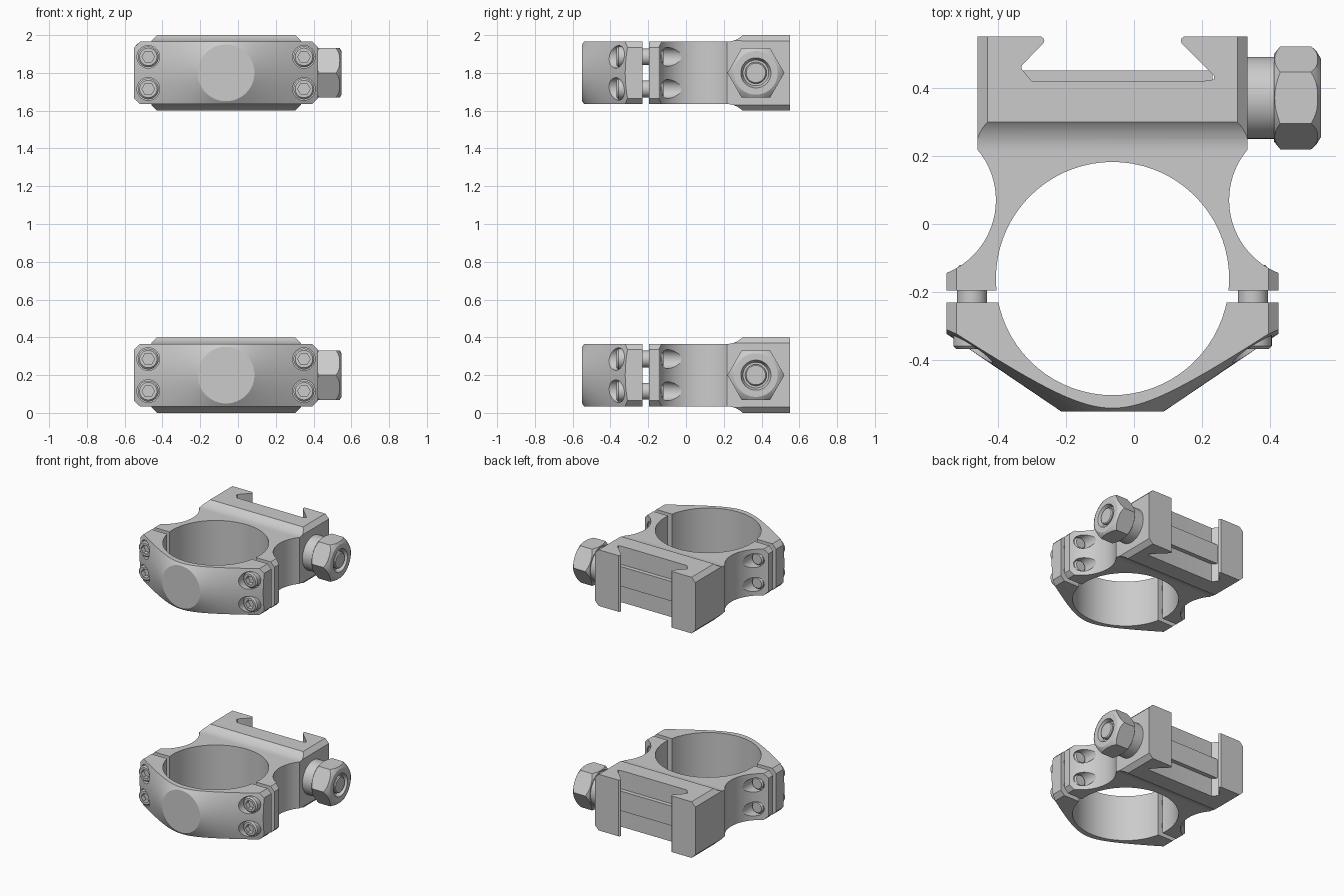
import bpy, bmesh
from math import sin, cos, pi, radians

if "Cube" in bpy.data.objects:
    bpy.data.objects.remove(bpy.data.objects["Cube"])

CX = -0.063          # symmetry plane of the ring
BOLT_Y = 0.37        # clamp bolt axis


def make(name, verts, faces):
    bm = bmesh.new()
    vs = [bm.verts.new(v) for v in verts]
    for f in faces:
        bm.faces.new([vs[i] for i in f])
    bmesh.ops.recalc_face_normals(bm, faces=bm.faces)
    me = bpy.data.meshes.new(name)
    bm.to_mesh(me)
    bm.free()
    ob = bpy.data.objects.new(name, me)
    bpy.context.collection.objects.link(ob)
    return ob


def skin(name, loops):
    """Closed solid through equal-length loops."""
    n, m = len(loops[0]), len(loops)
    faces = [list(range(n)), list(range((m - 1) * n, m * n))]
    for k in range(m - 1):
        for i in range(n):
            j = (i + 1) % n
            faces.append([k * n + i, k * n + j, k * n + n + j, k * n + n + i])
    return make(name, [p for l in loops for p in l], faces)


def prism(name, pts, axis, lo, hi):
    put = {'X': lambda a, b, t: (t, a, b),
           'Y': lambda a, b, t: (a, t, b),
           'Z': lambda a, b, t: (a, b, t)}[axis]
    return skin(name, [[put(a, b, t) for a, b in pts] for t in (lo, hi)])


def lathe(name, prof, axis, c=(0, 0), n=48):
    """Solid of revolution; prof holds (position along axis, radius)."""
    loops = []
    for t, r in prof:
        ring = [(c[0] + r * cos(2 * pi * i / n), c[1] + r * sin(2 * pi * i / n)) for i in range(n)]
        loops.append([{'X': (t, a, b), 'Y': (a, t, b), 'Z': (a, b, t)}[axis] for a, b in ring])
    return skin(name, loops)


def boolean(ob, cutter, op='DIFFERENCE'):
    mod = ob.modifiers.new('cut', 'BOOLEAN')
    mod.operation, mod.solver, mod.object = op, 'EXACT', cutter
    bpy.context.view_layer.objects.active = ob
    bpy.ops.object.modifier_apply(modifier=mod.name)
    bpy.data.objects.remove(cutter)


def mirror_pts(half):
    """Half outline (offset from CX) -> full symmetric outline."""
    return [(CX + x, y) for x, y in half] + [(CX - x, y) for x, y in reversed(half)]


def section(half):
    """Quarter section in x/z -> full section."""
    top = mirror_pts(half)
    return top + [(x, -z) for x, z in reversed(top)]


def bore():
    return lathe('bore_cutter', [(-0.5, 0.342), (0.5, 0.342)], 'Z', (CX, -0.16), 72)


screws = [(CX + sx * 0.412, sz * 0.085) for sx in (-1, 1) for sz in (-1, 1)]
parts = []

# Saddle: top outline with waisted flanks and dovetail rail channel
waist = [(0.572 + 0.23 * cos(a), 0.07 + 0.23 * sin(a))
         for a in [radians(140 + (248 - 140) * i / 24) for i in range(25)]]
half = [(0.203, 0.55), (0.21, 0.55), (0.396, 0.55)] + waist + [(0.487, -0.145), (0.487, -0.195)]
claw_r = [(0.27, 0.42), (0.298, 0.424), (0.298, 0.435), (0.203, 0.53), (0.2, 0.537), (0.203, 0.545)]
claw_l = [(0.203, 0.545), (0.2, 0.537), (0.203, 0.53), (0.266, 0.465), (0.267, 0.455), (0.238, 0.42)]
outline = ([(CX + x, y) for x, y in claw_r + half[1:]] +
           [(CX - x, y) for x, y in list(reversed(half[1:])) + claw_l])
saddle = prism('saddle', outline, 'Z', -0.25, 0.25)
boolean(saddle, prism('c', section([(0.487, 0.135), (0.457, 0.165), (0.396, 0.165),
                                    (0.396, 0.17), (0.366, 0.2)]), 'Y', -0.3, 0.7), 'INTERSECT')
# side profile: thin ring flaring into the wider rail base
side = [(-0.3, 0.165)]
for i in range(9):
    a = radians(45 * i / 8)
    side.append((0.215 + 0.12 * sin(a), 0.165 + 0.12 * (1 - cos(a))))
side += [(0.3, 0.22), (0.7, 0.22)]
side += [(y, -z) for y, z in reversed(side)]
boolean(saddle, prism('c', side, 'X', -1, 1), 'INTERSECT')
boolean(saddle, bore())
for x, z in screws:
    boolean(saddle, lathe('c', [(-0.3, 0.05), (0.1, 0.05)], 'Y', (x, z), 32))
parts.append(saddle)

# Recoil lug across the rail channel
parts.append(prism('recoil_lug', [(-0.327, 0.41), (0.23, 0.41), (0.23, 0.44), (0.22, 0.45), (-0.327, 0.45)],
                   'Z', -0.07, 0.07))

# Cap: chamfered block turned to a cone on its front
cap = prism('ring_cap', section([(0.487, 0.135), (0.457, 0.165)]), 'Y', -0.6, -0.23)
boolean(cap, lathe('c', [(-0.55, 0.15), (-0.2, 0.667)], 'Y', (CX, 0), 96), 'INTERSECT')
boolean(cap, bore())
for x, z in screws:
    boolean(cap, lathe('c', [(-0.7, 0.06), (-0.31, 0.06)], 'Y', (x, z), 32))
    boolean(cap, lathe('c', [(-0.4, 0.047), (-0.1, 0.047)], 'Y', (x, z), 32))
parts.append(cap)

# Cap screws with hex sockets
for k, (x, z) in enumerate(screws):
    s = lathe('cap_screw_%d' % (k + 1),
              [(-0.367, 0.046), (-0.358, 0.055), (-0.308, 0.055), (-0.308, 0.044),
               (-0.13, 0.044), (-0.12, 0.036)], 'Y', (x, z), 32)
    boolean(s, lathe('c', [(-0.5, 0.033), (-0.335, 0.033)], 'Y', (x, z), 6))
    parts.append(s)

# Clamp bolt: collar, chamfered hex nut and stud end
c = (BOLT_Y, 0)
parts.append(lathe('clamp_collar', [(0.32, 0.12), (0.415, 0.12)], 'X', c))
nut = lathe('clamp_nut', [(0.41, 0.151), (0.548, 0.151)], 'X', c, 6)
boolean(nut, lathe('c', [(0.40, 0.115), (0.432, 0.155), (0.515, 0.155), (0.535, 0.137), (0.55, 0.112)],
                   'X', c, 72), 'INTERSECT')
boolean(nut, lathe('c', [(0.52, 0.068), (0.56, 0.085)], 'X', c))
parts.append(nut)
parts.append(lathe('clamp_stud', [(0.5, 0.057), (0.54, 0.057), (0.546, 0.051)], 'X', c))

# Smooth shading, then place lower and upper rings
for ob in parts:
    bpy.ops.object.select_all(action='DESELECT')
    ob.select_set(True)
    bpy.context.view_layer.objects.active = ob
    bpy.ops.object.shade_smooth_by_angle(angle=radians(25))
for ob in parts:
    top = ob.copy()
    base = ob.name
    bpy.context.collection.objects.link(top)
    top.location.z = 1.8
    ob.location.z = 0.2
    ob.name, top.name = 'lower_' + base, 'upper_' + base
